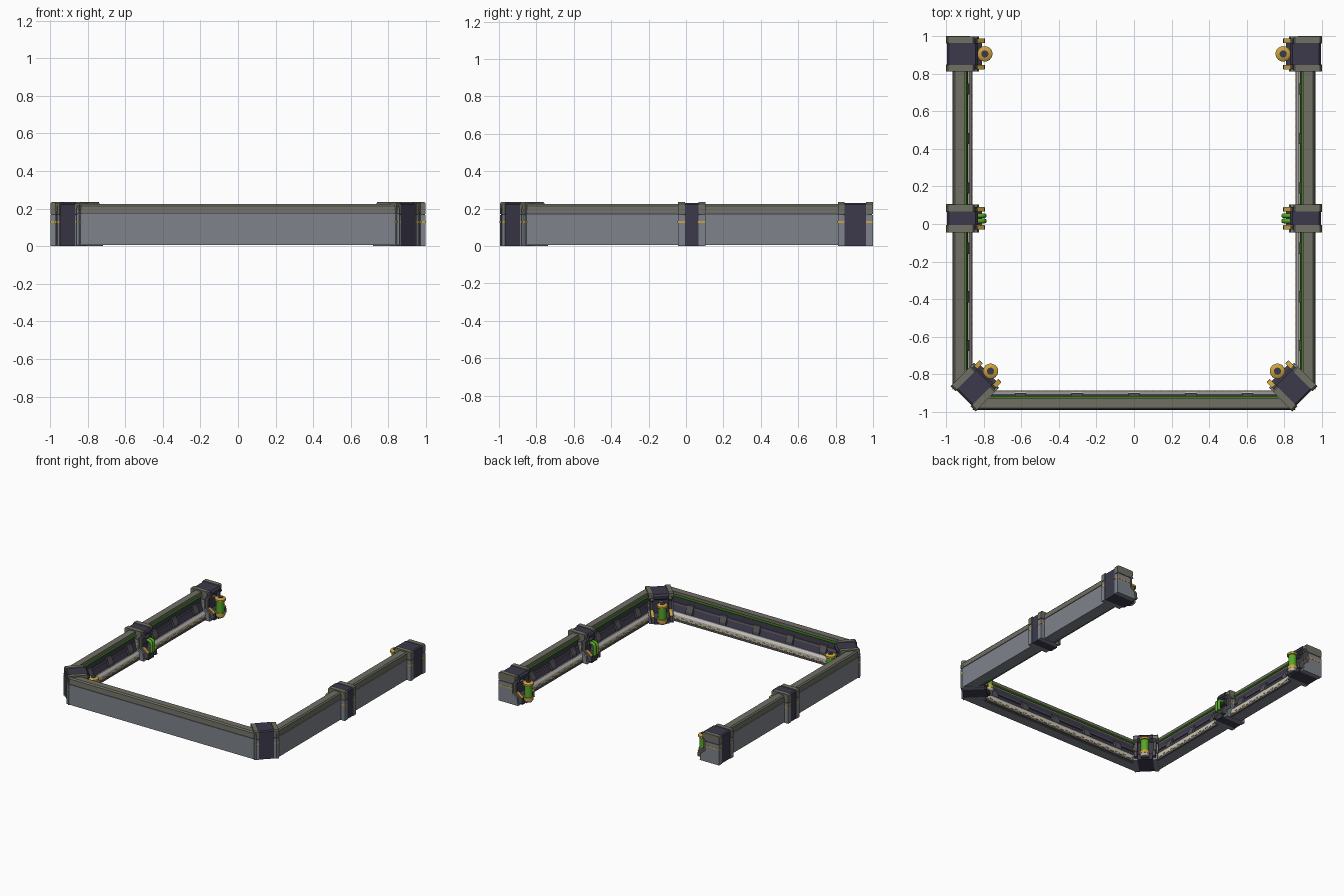
import bpy, bmesh
from math import cos, sin, radians
from mathutils import Matrix, Vector

if "Cube" in bpy.data.objects:
    bpy.data.objects.remove(bpy.data.objects["Cube"])

COLORS = {
    "grey": (0.21, 0.23, 0.26, 1), "olive": (0.16, 0.16, 0.13, 1),
    "dark": (0.045, 0.042, 0.07, 1), "steel": (0.09, 0.09, 0.1, 1),
    "gold": (0.6, 0.36, 0.05, 1), "green": (0.09, 0.38, 0.02, 1),
    "white": (0.58, 0.56, 0.52, 1),
}
MATS = {}
for key, col in COLORS.items():
    MATS[key] = bpy.data.materials.new(key)
    MATS[key].diffuse_color = col

parts = {}   # name -> (bmesh, material key, mirrored, smooth)


def part(name, mat, mirrored=True, smooth=False):
    if name not in parts:
        parts[name] = (bmesh.new(), mat, mirrored, smooth)
    return parts[name][0]


def place(frame, d, t, z):
    """Frame = outer face point and inward angle; d inward, t sideways."""
    ox, oy, a = frame
    return Vector((ox + d * cos(a) - t * sin(a), oy + d * sin(a) + t * cos(a), z))


def extrude(bm, frame, profile, t0, t1, m0=0, m1=0):
    """Sweep a (d, z) profile sideways, with optional mitred ends."""
    a = [bm.verts.new(place(frame, d, t0 + m0 * d, z)) for d, z in profile]
    b = [bm.verts.new(place(frame, d, t1 + m1 * d, z)) for d, z in profile]
    bm.faces.new(a)
    bm.faces.new(b[::-1])
    n = len(profile)
    for i in range(n):
        j = (i + 1) % n
        bm.faces.new((a[i], b[i], b[j], a[j]))


def rect(d0, d1, z0, z1):
    return [(d0, z0), (d0, z1), (d1, z1), (d1, z0)]


def ngon(d, z, r, n=10):
    return [(d + r * cos(6.28319 * i / n), z + r * sin(6.28319 * i / n)) for i in range(n)]


def cylinder(bm, frame, d, z0, z1, r0, r1=None):
    loc = place(frame, d, 0, (z0 + z1) / 2)
    bmesh.ops.create_cone(bm, cap_ends=True, segments=18, radius1=r0,
                          radius2=r0 if r1 is None else r1, depth=z1 - z0,
                          matrix=Matrix.Translation(loc))


WALL = [  # suffix, material, profile
    ("panel", "grey", [(0, .005), (0, .17), (.05, .17), (.05, .10), (.08, .06), (.09, .005)]),
    ("seam", "dark", rect(.005, .05, .168, .178)),
    ("cap", "olive", [(0, .175), (.003, .215), (.012, .225), (.065, .225), (.065, .205), (.05, .175)]),
    ("inner_panel", "dark", [(.045, .18), (.058, .18), (.062, .12), (.082, .075), (.082, .05), (.045, .05)]),
    ("middle_ledge", "steel", [(.05, .14), (.066, .136), (.07, .122), (.05, .115)]),
    ("light_strip", "green", ngon(.068, .193, .008)),
    ("base_rail", "white", [(.075, .075), (.09, .075), (.102, .055), (.102, .022), (.075, .022)]),
    ("base_foot", "steel", [(.075, .022), (.105, .022), (.105, .005), (.075, .005)]),
]


def wall(prefix, frame, t0, t1, m0=0, m1=0, mirrored=True):
    for suffix, mat, prof in WALL:
        extrude(part(f"{prefix}_{suffix}", mat, mirrored), frame, prof, t0, t1, m0, m1)
    lo, hi = t0 + m0 * .105, t1 + m1 * .105
    # gold zigzag studs along the base
    n = int((hi - lo) / .04)
    for i in range(n):
        t = lo + (i + .5) * (hi - lo) / n
        z = .024 if i % 2 else .032
        extrude(part(prefix + "_gold_studs", "gold", mirrored), frame,
                rect(.1, .105, z, z + .008), t - .014, t + .014)
    # raised blocks on the inner panel
    n = max(2, round((hi - lo) / .3))
    for i in range(n):
        t = lo + (i + .5) * (hi - lo) / n
        extrude(part(prefix + "_inner_blocks", "steel", mirrored), frame,
                [(.055, .15), (.07, .145), (.09, .1), (.09, .078), (.055, .078)], t - .03, t + .03)


def post(prefix, frame, core, half):
    """Dark core between two flanges, each with a groove and a gold band."""
    extrude(part(prefix + "_core", "dark"), frame,
            [(.005, 0), (.005, .222), (.014, .23), (.155, .23), (.168, .215), (.168, .195),
             (.135, .175), (.135, .07), (.19, .045), (.19, 0)], -core, core)
    for s in (-1, 1):
        t0, t1 = sorted((s * core, s * half))
        extrude(part(prefix + "_flange_lower", "grey"), frame,
                [(0, 0), (0, .165), (.125, .165), (.125, .09), (.165, .06), (.175, 0)], t0, t1)
        extrude(part(prefix + "_flange_groove", "dark"), frame, rect(.004, .12, .16, .175), t0 + .003, t1 - .003)
        extrude(part(prefix + "_flange_upper", "olive"), frame,
                [(0, .172), (0, .226), (.008, .235), (.142, .235), (.15, .226), (.15, .195), (.125, .172)], t0, t1)
        extrude(part(prefix + "_gold_band", "gold"), frame, rect(-.0015, .127, .124, .134), t0 - .0015, t1 + .0015)
        # brackets reaching inward
        c = s * (core + .012)
        extrude(part(prefix + "_bracket", "steel"), frame,
                [(.12, .2), (.155, .2), (.165, .185), (.15, .17), (.15, .1), (.2, .065), (.205, .02), (.12, .02)],
                c - .011, c + .011)
        extrude(part(prefix + "_bracket_trim", "gold"), frame,
                [(.15, .1), (.153, .103), (.203, .067), (.2, .064)], c - .012, c + .012)


def lamp(frame):
    d = .205
    cylinder(part("lamp_foot", "white", smooth=True), frame, d, .012, .03, .026, .036)
    cylinder(part("lamp_base", "gold", smooth=True), frame, d, .03, .055, .038)
    cylinder(part("lamp_glow", "green", smooth=True), frame, d, .055, .15, .031)
    cylinder(part("lamp_cap", "gold", smooth=True), frame, d, .15, .165, .041)
    cylinder(part("lamp_cap", "gold", smooth=True), frame, d, .165, .174, .041, .03)
    cylinder(part("lamp_top_plug", "dark", smooth=True), frame, d, .17, .178, .019)
    extrude(part("lamp_arm", "steel"), frame, rect(.13, .2, .155, .168), -.018, .018)
    extrude(part("lamp_shelf", "steel"), frame, rect(.13, .21, .008, .028), -.03, .03)


# side walls (mirrored) and front wall
left = (-.965, 0, 0)
wall("side_wall", left, -.88, 0, m0=1)
wall("side_wall", left, .06, .85)
wall("front_wall", (0, -.99, radians(90)), -.86, .86, 1, -1, mirrored=False)

# end, corner and middle posts
end_frame = (-1 + .0015, .905, 0)
corner_frame = (-.908, -.928, radians(45))
mid_frame = (-1 + .0015, .03, 0)
post("end_post", end_frame, .058, .0935)
post("corner_post", corner_frame, .058, .0935)
post("middle_post", mid_frame, .036, .074)
lamp(end_frame)
lamp(corner_frame)
extrude(part("hose_socket", "dark"), mid_frame, [(.12, .175), (.165, .17), (.165, .13), (.12, .12)], -.03, .03)

# build the collected meshes
for name, (bm, mat, mirrored, smooth) in parts.items():
    bmesh.ops.recalc_face_normals(bm, faces=bm.faces)
    for f in bm.faces:
        f.smooth = smooth
    me = bpy.data.meshes.new(name)
    bm.to_mesh(me)
    bm.free()
    if smooth:
        me.set_sharp_from_angle(angle=radians(40))
    me.materials.append(MATS[mat])
    ob = bpy.data.objects.new(name, me)
    bpy.context.collection.objects.link(ob)
    if mirrored:
        ob.modifiers.new("Mirror", 'MIRROR').use_axis[0] = True

# bent green hoses on the middle posts
for side in (-1, 1):
    cu = bpy.data.curves.new("green_hose", 'CURVE')
    cu.dimensions = '3D'
    cu.bevel_depth, cu.bevel_resolution, cu.use_fill_caps = .0125, 3, True
    for t in (-.014, .014):
        path = [(.14, .152), (.18, .152), (.193, .148), (.201, .138), (.203, .125), (.203, .06)]
        sp = cu.splines.new('POLY')
        sp.points.add(len(path) - 1)
        for p, (d, z) in zip(sp.points, path):
            v = place(mid_frame, d, t, z)
            p.co = (-side * v.x, v.y, v.z, 1)
    cu.materials.append(MATS["green"])
    bpy.context.collection.objects.link(bpy.data.objects.new("green_hose", cu))

for m in bpy.data.materials:
    if m.users and not m.is_grease_pencil:
        m.use_nodes = True
        m.node_tree.nodes["Principled BSDF"].inputs["Base Color"].default_value = m.diffuse_color
